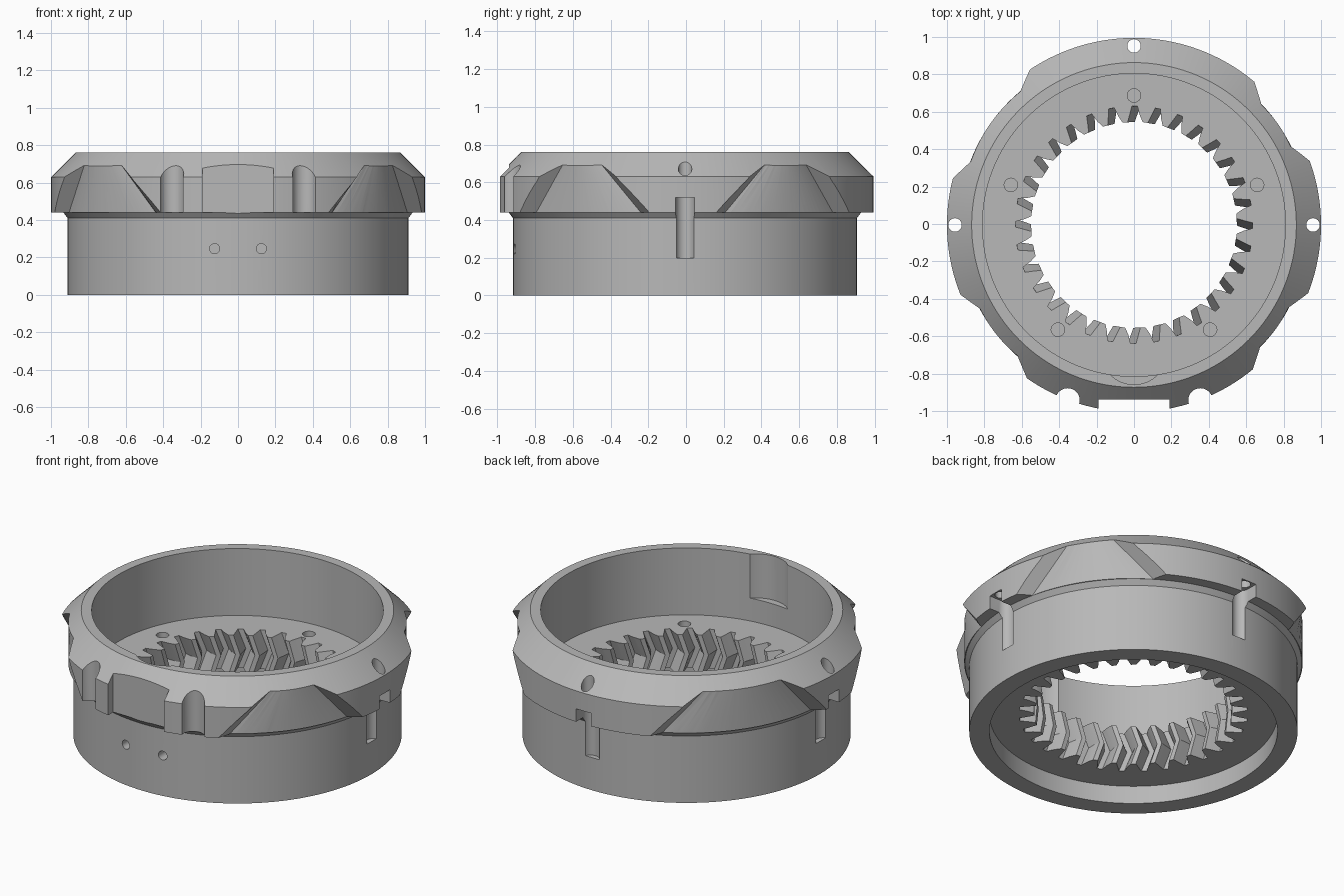
import bpy, bmesh
from math import sin, cos, pi, radians
from mathutils import Matrix, Vector

cube = bpy.data.objects.get("Cube")
if cube:
    bpy.data.objects.remove(cube)

metal = bpy.data.materials.new("plain_grey")
metal.use_nodes = True
grey = (0.48, 0.48, 0.48, 1)
metal.diffuse_color = grey
metal.node_tree.nodes["Principled BSDF"].inputs["Base Color"].default_value = grey


def make(name, bm):
    bmesh.ops.recalc_face_normals(bm, faces=bm.faces)
    mesh = bpy.data.meshes.new(name)
    bm.to_mesh(mesh)
    bm.free()
    mesh.materials.append(metal)
    ob = bpy.data.objects.new(name, mesh)
    bpy.context.collection.objects.link(ob)
    return ob


def loft(name, sections, closed=False):
    """Skin a list of equal cross-sections, capping the ends unless closed."""
    bm = bmesh.new()
    rows = [[bm.verts.new(p) for p in s] for s in sections]
    pairs = list(zip(rows, rows[1:] + rows[:1]))
    for a, b in pairs if closed else pairs[:-1]:
        for i in range(len(a)):
            j = (i + 1) % len(a)
            bm.faces.new((a[i], a[j], b[j], b[i]))
    if not closed:
        bm.faces.new(rows[0])
        bm.faces.new(rows[-1])
    return make(name, bm)


def polar(r, a, z):
    return Vector((r * cos(a), r * sin(a), z))


def cylinder(name, r, x, y, z0, z1, n=32):
    ring = [polar(r, 2 * pi * i / n, 0) for i in range(n)]
    return loft(name, [[p + Vector((x, y, z)) for p in ring] for z in (z0, z1)])


def box(name, x0, x1, y0, y1, z0, z1):
    return loft(name, [[(x0, y0, z), (x1, y0, z), (x1, y1, z), (x0, y1, z)]
                       for z in (z0, z1)])


# Main turned ring: lower barrel, flange, sloped rim, floor and bottom recess
profile = [(0.50, 0.11), (0.80, 0.11), (0.80, 0), (0.912, 0), (0.912, 0.41),
           (0.935, 0.44), (1, 0.44), (1, 0.63), (0.868, 0.76), (0.81, 0.76),
           (0.81, 0.35), (0.50, 0.35)]
STEPS = 144
housing = loft("ring_housing",
               [[polar(r, 2 * pi * k / STEPS, z) for r, z in profile]
                for k in range(STEPS)], closed=True)


def cut(cutter):
    mod = housing.modifiers.new(cutter.name, 'BOOLEAN')
    mod.operation = 'DIFFERENCE'
    mod.solver = 'EXACT'
    mod.object = cutter
    bpy.context.view_layer.objects.active = housing
    bpy.ops.object.modifier_apply(modifier=mod.name)
    bpy.data.objects.remove(cutter)


# Herringbone internal gear
TEETH = 32
pitch = 2 * pi / TEETH
tooth = [(0.55, 0), (0.552, 0.25), (0.59, 0.42), (0.635, 0.53),
         (0.635, 0.77), (0.59, 0.88)]
start = -pi / 2 - 0.65 * pitch
cut(loft("gear_bore", [[polar(r, start + (k + f) * pitch + twist, z)
                        for k in range(TEETH) for r, f in tooth]
                       for z, twist in ((0.10, 0), (0.23, -0.075), (0.36, 0))]))


# Four trapezoid gaps between the flange lugs, wider towards the bottom
def lug_gap(centre, half):
    sections = []
    n = 24
    for i in range(n + 1):
        t = 2 * i / n - 1
        section = []
        for r, z in ((0.94, 0.40), (1.04, 0.40), (1.04, 0.72), (0.94, 0.72)):
            width = half + 14 * (0.69 - z) / 0.26 + (r - 0.94) * 55
            section.append(polar(r, radians(centre + t * width), z))
        sections.append(section)
    return loft("lug_gap", sections)


for centre, half in ((35, 8.4), (144.7, 14.3), (218.5, 10), (324, 8)):
    cut(lug_gap(centre, half))

# Bolt hole and open slot in the left, right and back lugs
for k in range(3):
    turn = Matrix.Rotation(k * pi / 2, 4, 'Z')
    for part in (cylinder("slot_round", 0.05, 0.93, 0, 0.2, 0.52),
                 box("slot_mouth", 0.93, 1.1, -0.05, 0.05, 0.2, 0.52),
                 cylinder("bolt_hole", 0.036, 0.957, 0, 0.48, 0.8)):
        part.data.transform(turn)
        cut(part)

# Front lug: flat notch and a half-round groove on each side
cut(box("front_notch", -0.19, 0.19, -1.1, -0.932, 0.42, 0.8))
for x in (-0.355, 0.355):
    cut(cylinder("front_groove", 0.065, x, -0.938, 0.42, 0.8))

# Shallow pocket in the inner wall at the front
cut(cylinder("inner_pocket", 0.181, 0, -0.672, 0.49, 0.8, 64))

# Five blind holes in the floor
for k in range(5):
    p = polar(0.692, radians(90 + 72 * k), 0)
    cut(cylinder("floor_hole", 0.036, p.x, p.y, 0.25, 0.4))

# Two small blind holes in the front of the barrel
for x in (-0.125, 0.125):
    hole = cylinder("barrel_hole", 0.027, 0, 0, -0.05, 0.05)
    hole.data.transform(Matrix.Translation((x, -0.89, 0.247))
                        @ Matrix.Rotation(pi / 2, 4, 'X'))
    cut(hole)

# Finish
housing.location.y = -0.005
for ob in bpy.context.selected_objects:
    ob.select_set(False)
housing.select_set(True)
bpy.context.view_layer.objects.active = housing
bpy.ops.object.shade_smooth_by_angle(angle=radians(20))
